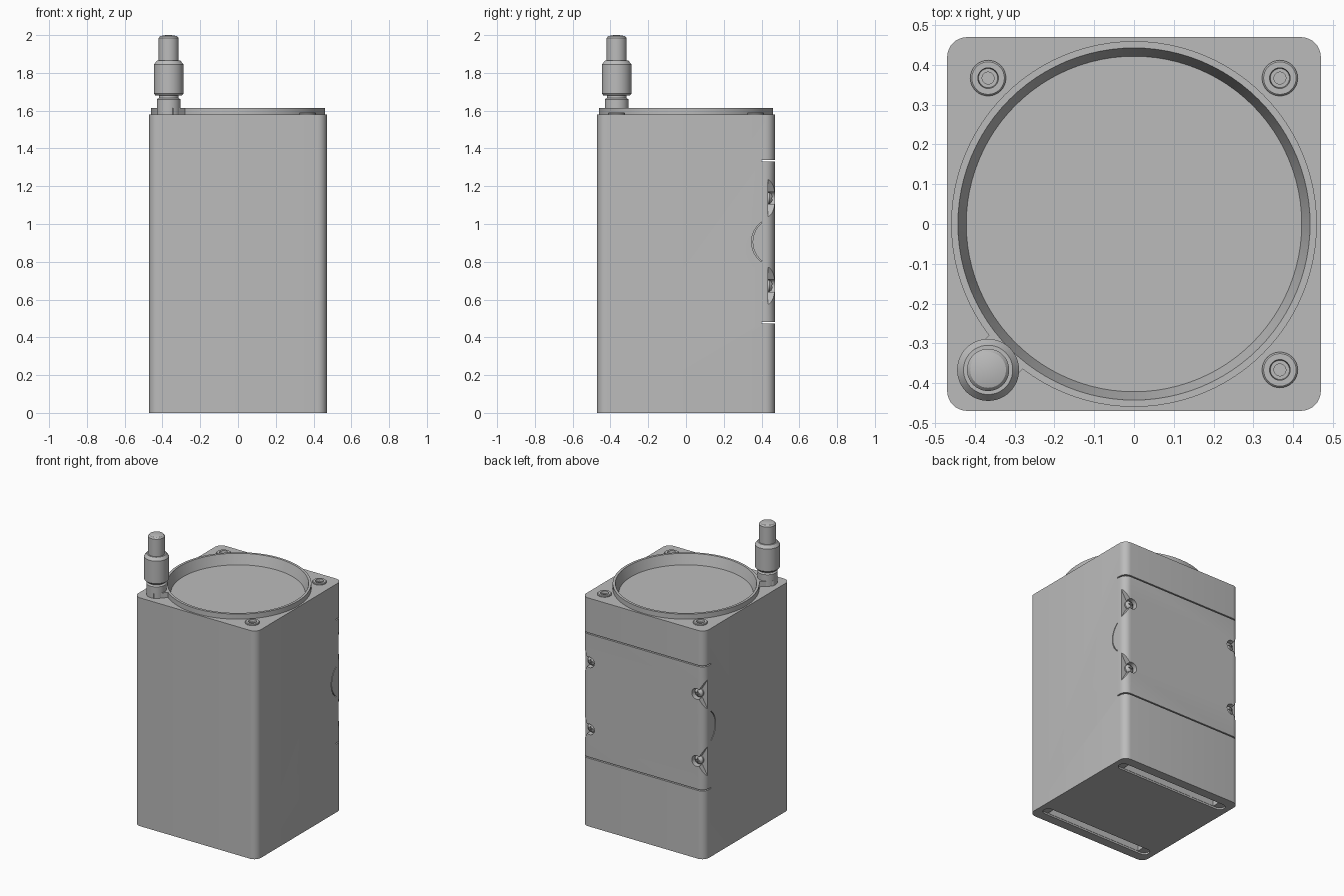
import bpy, bmesh, math
from mathutils import Matrix, Vector

if "Cube" in bpy.data.objects:
    bpy.data.objects.remove(bpy.data.objects["Cube"], do_unlink=True)

grey = bpy.data.materials.new("mid grey")
grey.use_nodes = True
grey.diffuse_color = (0.5, 0.5, 0.5, 1)
grey.node_tree.nodes["Principled BSDF"].inputs["Base Color"].default_value = (0.5, 0.5, 0.5, 1)

HALF, TOP = 0.47, 1.58
CORNER = 0.367


def make(name, bm):
    bmesh.ops.remove_doubles(bm, verts=bm.verts, dist=1e-5)
    bmesh.ops.recalc_face_normals(bm, faces=bm.faces)
    mesh = bpy.data.meshes.new(name)
    bm.to_mesh(mesh)
    bm.free()
    mesh.materials.append(grey)
    ob = bpy.data.objects.new(name, mesh)
    bpy.context.collection.objects.link(ob)
    return ob


def lathe(name, profile, loc=(0, 0, 0), steps=48, tilt=0):
    """Spin (radius, height) points about z, then tilt about x."""
    bm = bmesh.new()
    verts = [bm.verts.new((r, 0, z)) for r, z in profile]
    edges = [bm.edges.new(p) for p in zip(verts, verts[1:])]
    bmesh.ops.spin(bm, geom=verts + edges, cent=(0, 0, 0), axis=(0, 0, 1),
                   angle=math.tau, steps=steps)
    bm.transform(Matrix.Translation(loc) @ Matrix.Rotation(tilt, 4, "X"))
    return make(name, bm)


def prism(name, points, start, end):
    """Extrude 3D outline points from one offset vector to another."""
    bm = bmesh.new()
    face = bm.faces.new([bm.verts.new(Vector(p) + Vector(start)) for p in points])
    new = bmesh.ops.extrude_face_region(bm, geom=[face])["geom"]
    shift = Vector(end) - Vector(start)
    bmesh.ops.translate(bm, verts=[v for v in new if isinstance(v, bmesh.types.BMVert)], vec=shift)
    return make(name, bm)


def box(name, size, loc, turn=0):
    bm = bmesh.new()
    bmesh.ops.create_cube(bm, size=1)
    bm.transform(Matrix.Translation(loc) @ Matrix.Rotation(turn, 4, "Z") @ Matrix.Diagonal((*size, 1)))
    return make(name, bm)


def select(ob):
    bpy.ops.object.select_all(action="DESELECT")
    ob.select_set(True)
    bpy.context.view_layer.objects.active = ob


def combine(ob, tool, operation):
    tool.hide_render = True
    mod = ob.modifiers.new("combine", "BOOLEAN")
    mod.operation, mod.solver, mod.object = operation, "EXACT", tool
    select(ob)
    bpy.ops.object.modifier_apply(modifier=mod.name)
    bpy.data.objects.remove(tool, do_unlink=True)


def arc(radius, start, end, steps, cx=0, cy=0):
    return [(cx + radius * math.cos(math.radians(start + (end - start) * i / steps)),
             cy + radius * math.sin(math.radians(start + (end - start) * i / steps)))
            for i in range(steps + 1)]


# Housing: square column with rounded upright edges
outline = []
for sx, sy, a in ((1, 1, 0), (-1, 1, 90), (-1, -1, 180), (1, -1, 270)):
    outline += arc(0.05, a, a + 90, 8, sx * (HALF - 0.05), sy * (HALF - 0.05))
housing = prism("housing", [(x, y, 0) for x, y in outline], (0, 0, 0), (0, 0, TOP))

# Raised rim, its link to the antenna base, and the tapered dish
combine(housing, lathe("rim", [(0, 1.5), (0.46, 1.5), (0.46, 1.615), (0, 1.615)], steps=96), "UNION")
combine(housing, box("antenna_link", (0.16, 0.12, 0.1), (-0.33, -0.33, 1.565), math.pi / 4), "UNION")
combine(housing, lathe("dish_cut", [(0, 1.545), (0.422, 1.545), (0.446, 1.625), (0, 1.625)], steps=96),
        "DIFFERENCE")

# Sockets at the top corners
corners = [(1, 1), (-1, 1), (1, -1)]
for sx, sy in corners:
    combine(housing, lathe("socket_cut", [(0, 1.55), (0.027, 1.55), (0.027, 1.65), (0, 1.65)],
                           (sx * CORNER, sy * CORNER, 0), 32), "DIFFERENCE")

# Gaps above and below the back cover
for z in (0.476, 1.335):
    combine(housing, box("cover_gap", (1.1, 0.2, 0.008), (0, 0.5, z)), "DIFFERENCE")

# Curved grip grooves and screw pockets on both sides
MID, RISE, SCREW_X = 0.905, 0.232, 0.41
for s in (1, -1):
    ring = arc(0.133, 128, 232, 20, 0.48, MID) + arc(0.127, 232, 128, 20, 0.48, MID)
    combine(housing, prism("grip_groove", [(0, y, z) for y, z in ring],
                           (s * (HALF - 0.01), 0, 0), (s * 0.5, 0, 0)), "DIFFERENCE")
    for up in (1, -1):
        flare = [(0.49, 0.125), (0.465, 0.095), (0.445, 0.06)]
        shape = flare + arc(0.037, 60, 300, 16, SCREW_X, 0) + [(x, -z) for x, z in reversed(flare)]
        combine(housing, prism("screw_pocket", [(s * x, 0, MID + up * RISE + z) for x, z in shape],
                               (0, 0.433, 0), (0, 0.52, 0)), "DIFFERENCE")

# Strap slots under the base: shallow rounded seat with a deeper trough
for s in (1, -1):
    seat = arc(0.035, -90, 90, 10, 0.395, 0) + arc(0.035, 90, 270, 10, -0.395, 0)
    combine(housing, prism("slot_seat", [(x, y + s * 0.37, 0) for x, y in seat],
                           (0, 0, -0.05), (0, 0, 0.012)), "DIFFERENCE")
    combine(housing, box("slot_trough", (0.74, 0.066, 0.12), (0, s * 0.37, 0)), "DIFFERENCE")

parts = [housing]

# Corner fasteners
for i, (sx, sy) in enumerate(corners):
    parts.append(lathe(f"corner_fastener_{i + 1}",
                       [(0.045, 1.575), (0.045, 1.586), (0.041, 1.59), (0.026, 1.59), (0.024, 1.575),
                        (0.015, 1.575), (0.015, 1.56), (0, 1.56)],
                       (sx * CORNER, sy * CORNER, 0), 32))

# Domed cover screws with a cross recess
for s in (1, -1):
    for up in (1, -1):
        spot = (s * SCREW_X, 0.43, MID + up * RISE)
        screw = lathe("cover_screw", [(0, 0), (0.031, 0), (0.031, 0.012), (0.024, 0.022),
                                      (0.012, 0.028), (0, 0.03)], spot, 24, -math.pi / 2)
        for size in ((0.034, 0.02, 0.007), (0.007, 0.02, 0.034)):
            combine(screw, box("cross_cut", size, (spot[0], 0.46, spot[2])), "DIFFERENCE")
        parts.append(screw)

# Antenna with collar and domed tip
parts.append(lathe("antenna", [(0.063, 1.56), (0.063, 1.66), (0.052, 1.667), (0.052, 1.68), (0.07, 1.68),
                               (0.078, 1.69), (0.078, 1.845), (0.062, 1.865), (0.053, 1.865),
                               (0.053, 1.985), (0.045, 1.994), (0.025, 1.999), (0, 2.0)],
                   (-CORNER, -CORNER, 0)))

for ob in parts:
    select(ob)
    bpy.ops.object.shade_smooth_by_angle(angle=math.radians(30))
